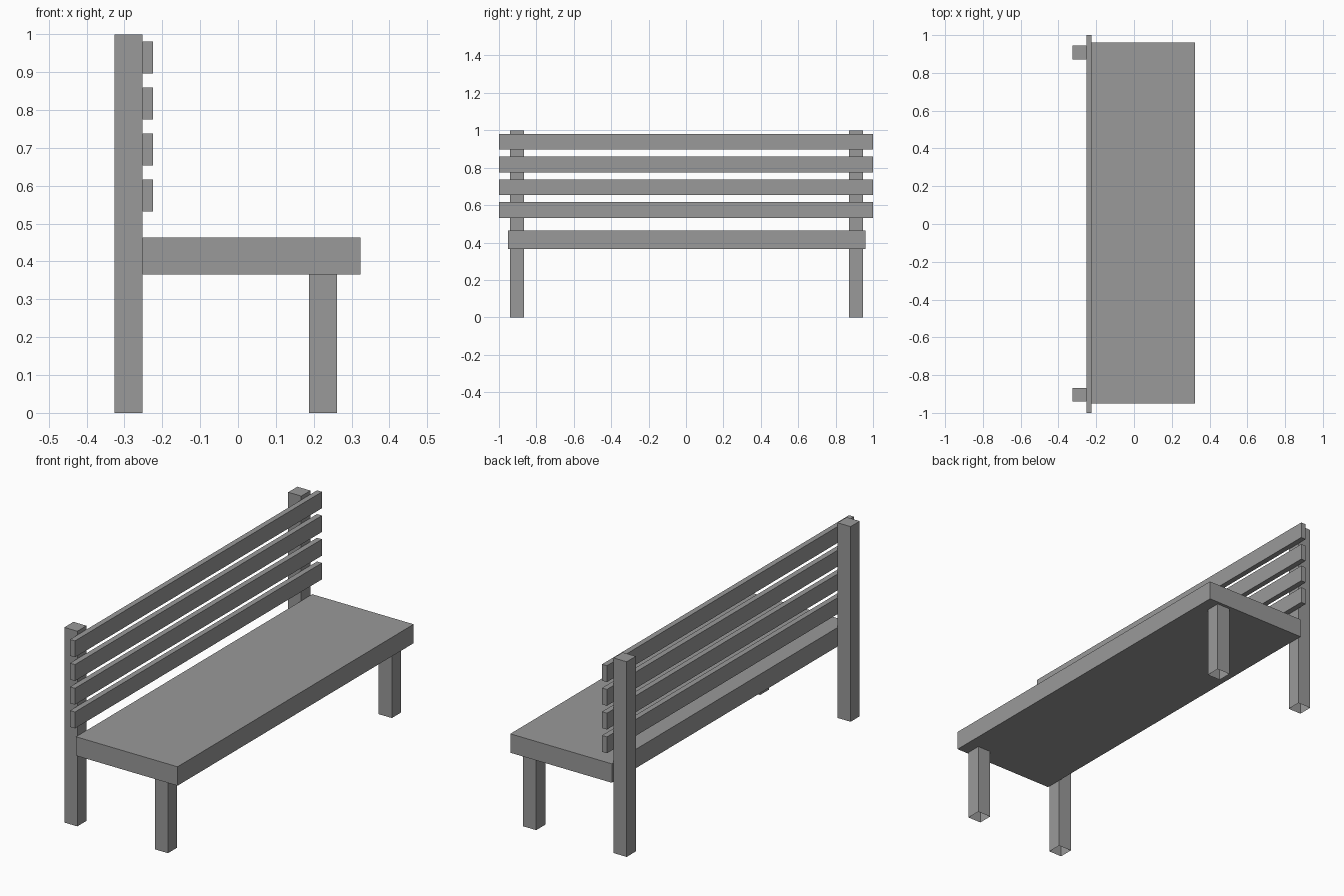
import bpy
import bmesh

cube = bpy.data.objects.get("Cube")
if cube:
    bpy.data.objects.remove(cube, do_unlink=True)

GREY = (0.32, 0.32, 0.32, 1.0)
grey = bpy.data.materials.new("plain_grey")
grey.use_nodes = True
grey.diffuse_color = GREY
grey.node_tree.nodes["Principled BSDF"].inputs["Base Color"].default_value = GREY


def box(name, xs, ys, zs, open_bottom=False):
    """Box spanning the given (low, high) ranges."""
    bm = bmesh.new()
    bmesh.ops.create_cube(bm, size=1.0)
    for v in bm.verts:
        for axis, (low, high) in enumerate((xs, ys, zs)):
            v.co[axis] = high if v.co[axis] > 0 else low
    bm.normal_update()
    if open_bottom:
        under = [f for f in bm.faces if f.normal.z < -0.5]
        bmesh.ops.delete(bm, geom=under, context="FACES_ONLY")
    mesh = bpy.data.meshes.new(name)
    bm.to_mesh(mesh)
    bm.free()
    mesh.materials.append(grey)
    obj = bpy.data.objects.new(name, mesh)
    bpy.context.scene.collection.objects.link(obj)
    return obj


SEAT_BACK = -0.252
SEAT_BOTTOM = 0.366

# Seat slab
box("seat", (SEAT_BACK, 0.323), (-0.951, 0.961), (SEAT_BOTTOM, 0.463))

# Tall back posts and short front legs, hollow at the foot
for side, ys in (("right", (-0.941, -0.867)), ("left", (0.872, 0.946))):
    box(f"back_post_{side}", (-0.326, SEAT_BACK), ys, (0, 1), open_bottom=True)
    box(f"front_leg_{side}", (0.187, 0.262), ys, (0, SEAT_BOTTOM), open_bottom=True)

# Four evenly spaced backrest slats
for i in range(4):
    low = 0.532 + i * 0.1215
    box(f"back_slat_{i + 1}", (SEAT_BACK, -0.224), (-1, 1), (low, low + 0.084))
